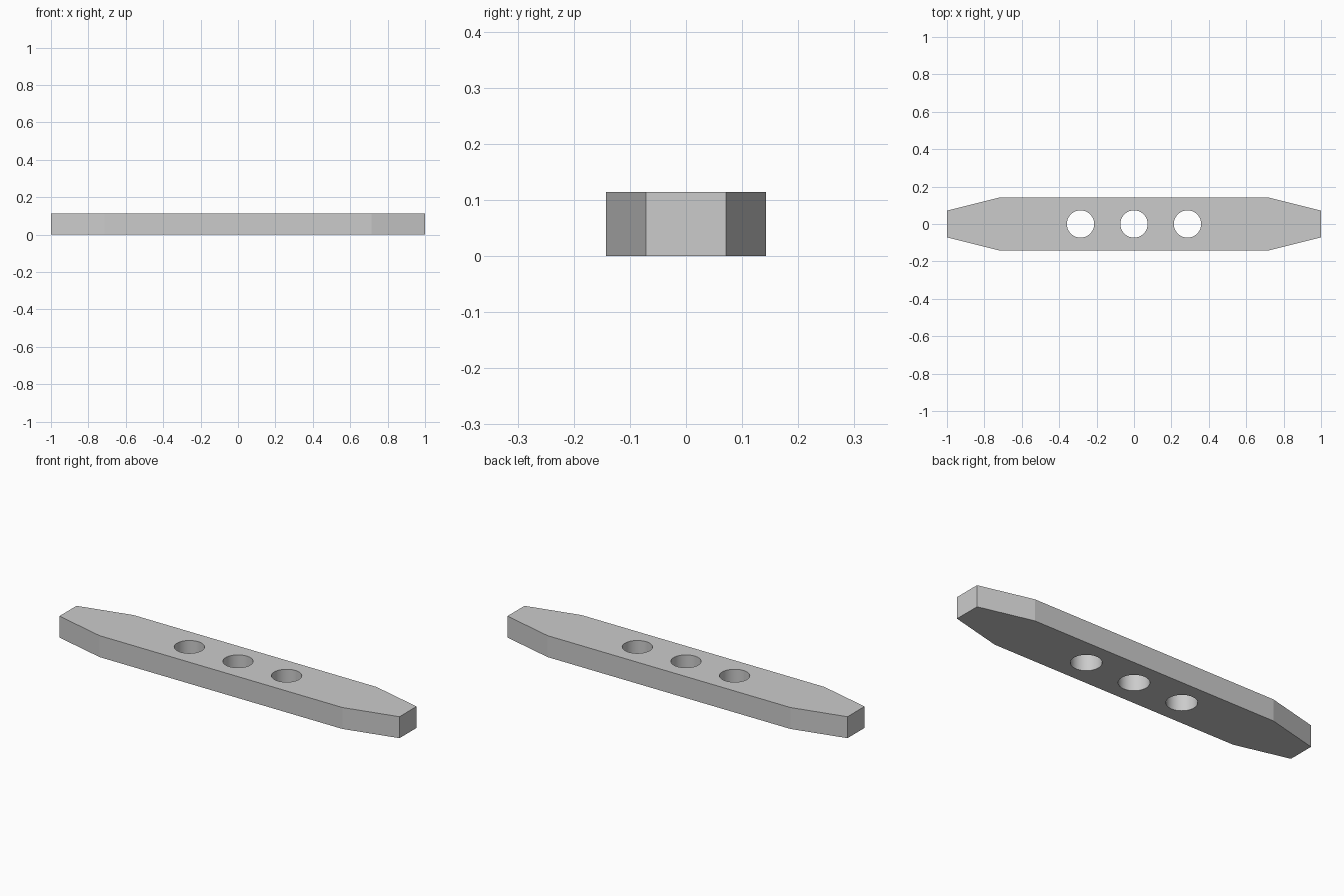
import bpy, bmesh
from math import radians

if "Cube" in bpy.data.objects:
    bpy.data.objects.remove(bpy.data.objects["Cube"], do_unlink=True)

HEIGHT = 0.114
HALF_WIDTH = 0.143
END_HALF_WIDTH = 0.0715
SHOULDER_X = 0.714
HOLE_SPACING = 0.286
HOLE_RADIUS = 0.073

grey = bpy.data.materials.new("plain grey")
grey.use_nodes = True
colour = (0.6, 0.6, 0.6, 1)
grey.diffuse_color = colour
grey.node_tree.nodes["Principled BSDF"].inputs["Base Color"].default_value = colour

# Tapered bar: one side of the outline, turned half a circle for the other
side = [(-1, -END_HALF_WIDTH), (-SHOULDER_X, -HALF_WIDTH),
        (SHOULDER_X, -HALF_WIDTH), (1, -END_HALF_WIDTH)]
outline = side + [(-x, -y) for x, y in side]
bm = bmesh.new()
base = bm.faces.new([bm.verts.new((x, y, 0)) for x, y in outline])
extruded = bmesh.ops.extrude_face_region(bm, geom=[base])["geom"]
top = [v for v in extruded if isinstance(v, bmesh.types.BMVert)]
bmesh.ops.translate(bm, verts=top, vec=(0, 0, HEIGHT))
bmesh.ops.recalc_face_normals(bm, faces=bm.faces)
mesh = bpy.data.meshes.new("tapered_bar")
bm.to_mesh(mesh)
bm.free()
mesh.materials.append(grey)
bar = bpy.data.objects.new("tapered_bar", mesh)
bpy.context.collection.objects.link(bar)


# Three round holes through the middle
def drill(x):
    bpy.ops.mesh.primitive_cylinder_add(vertices=64, radius=HOLE_RADIUS,
                                        depth=HEIGHT * 2,
                                        location=(x, 0, HEIGHT / 2))
    cutter = bpy.context.object
    cutter.name = "hole_cutter"
    cutter.hide_render = True
    cutter.data.materials.append(grey)
    cut = bar.modifiers.new("hole", 'BOOLEAN')
    cut.operation = 'DIFFERENCE'
    cut.solver = 'EXACT'
    cut.object = cutter
    bpy.context.view_layer.objects.active = bar
    bpy.ops.object.modifier_apply(modifier=cut.name)
    bpy.data.objects.remove(cutter, do_unlink=True)


for step in (-1, 0, 1):
    drill(step * HOLE_SPACING)

# Round hole walls, crisp outer corners
bpy.ops.object.select_all(action='DESELECT')
bar.select_set(True)
bpy.context.view_layer.objects.active = bar
bpy.ops.object.shade_smooth_by_angle(angle=radians(10))
